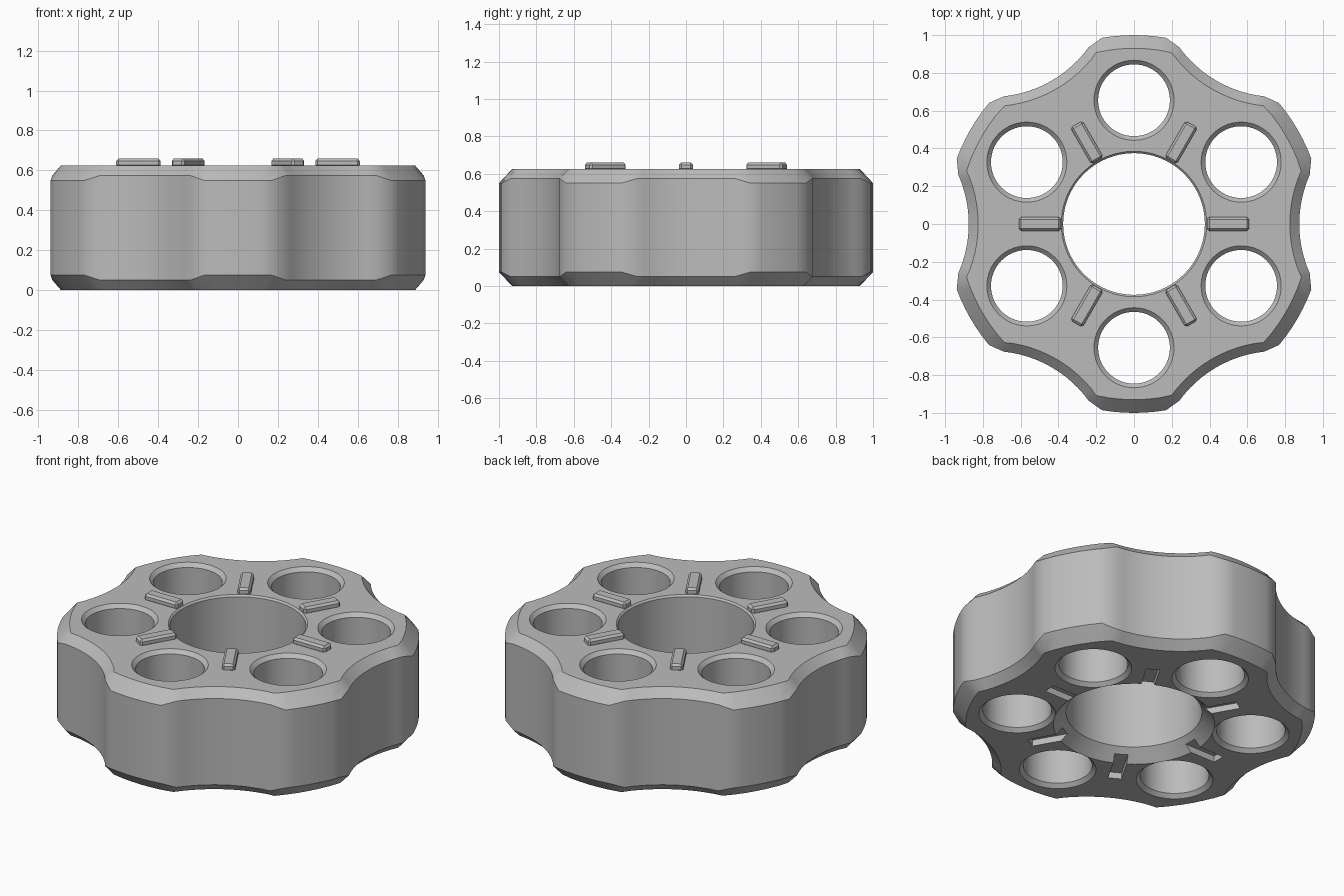
import bpy, bmesh
from math import sin, cos, pi, radians
from mathutils import Matrix

if "Cube" in bpy.data.objects:
    bpy.data.objects.remove(bpy.data.objects["Cube"])

H = 0.625          # body height
SIDES = 6

metal = bpy.data.materials.new("plain_grey")
metal.use_nodes = True
grey = (0.5, 0.5, 0.5, 1)
metal.diffuse_color = grey
metal.node_tree.nodes["Principled BSDF"].inputs["Base Color"].default_value = grey


def make_object(name, bm):
    bmesh.ops.recalc_face_normals(bm, faces=bm.faces[:])
    mesh = bpy.data.meshes.new(name)
    bm.to_mesh(mesh)
    bm.free()
    mesh.materials.append(metal)
    ob = bpy.data.objects.new(name, mesh)
    bpy.context.collection.objects.link(ob)
    return ob


def loft(bm, rings):
    """Skin equal-length rings of points and cap both ends."""
    rows = [[bm.verts.new(p) for p in ring] for ring in rings]
    for a, b in zip(rows, rows[1:]):
        for i in range(len(a)):
            j = (i + 1) % len(a)
            bm.faces.new((a[i], a[j], b[j], b[i]))
    bm.faces.new(rows[0][::-1])
    bm.faces.new(rows[-1])


def outline(lobe_r, lobe_half, scallop_r, lobe_z, scallop_z):
    """Six convex lobes alternating with six concave scallops."""
    pts = []
    for k in range(SIDES):
        turn = Matrix.Rotation(k * pi / 3, 3, 'Z')
        sector = []
        for i in range(13):
            a = 0.418 * (i / 6 - 1)
            sector.append((1.515 - scallop_r * cos(a), scallop_r * sin(a), scallop_z))
        for i in range(7):
            a = radians(30 + lobe_half * (i / 3 - 1))
            sector.append((lobe_r * cos(a), lobe_r * sin(a), lobe_z))
        pts += [turn @ Matrix.Translation(p).translation for p in sector]
    return pts


def drill(name, x, y, r, low, high, n):
    """Through-hole cutter, countersunk by low below and high above."""
    e = 0.05
    profile = [(r + low + e, -e), (r, low), (r, H - high), (r + high + e, H + e)]
    bm = bmesh.new()
    loft(bm, [[(x + q * cos(2 * pi * i / n), y + q * sin(2 * pi * i / n), z)
               for i in range(n)] for q, z in profile])
    return make_object(name, bm)


def bar(name, angle, x0, x1, width, z0, z1):
    bm = bmesh.new()
    bmesh.ops.create_cube(bm, size=1)
    bmesh.ops.scale(bm, vec=(x1 - x0, width, z1 - z0), verts=bm.verts)
    bmesh.ops.translate(bm, vec=((x0 + x1) / 2, 0, (z0 + z1) / 2), verts=bm.verts)
    bmesh.ops.rotate(bm, matrix=Matrix.Rotation(angle, 3, 'Z'), verts=bm.verts)
    return make_object(name, bm)


# Scalloped body with chamfered rims
bm = bmesh.new()
loft(bm, [outline(0.93, 12.43, 0.69, 0, 0),
          outline(1.0, 9.8, 0.64, 0.075, 0.05),
          outline(1.0, 9.8, 0.64, H - 0.075, H - 0.05),
          outline(0.93, 12.43, 0.69, H, H)])
bmesh.ops.remove_doubles(bm, verts=bm.verts[:], dist=0.006)
body = make_object("body", bm)

# Central bore, six chambers and six underside slots
cutters = [drill("bore_cutter", 0, 0, 0.375, 0.07, 0.01, 96)]
for k in range(SIDES):
    a = k * pi / 3
    cutters.append(drill("chamber_cutter", 0.655 * cos(a + pi / 6), 0.655 * sin(a + pi / 6),
                         0.19, 0.022, 0.022, 56))
    cutters.append(bar("slot_cutter", a, 0.34, 0.61, 0.075, -0.05, 0.038))

bpy.context.view_layer.objects.active = body
for cutter in cutters:
    cutter.hide_render = True
    mod = body.modifiers.new("cut", 'BOOLEAN')
    mod.operation = 'DIFFERENCE'
    mod.solver = 'EXACT'
    mod.object = cutter
    bpy.ops.object.modifier_apply(modifier=mod.name)
for cutter in cutters:
    bpy.data.objects.remove(cutter)

bpy.ops.object.select_all(action='DESELECT')
body.select_set(True)
bpy.ops.object.shade_smooth_by_angle(angle=radians(30))

# Raised ribs on the top face, with chamfered upper edges
for k in range(SIDES):
    rib = bar("rib_%d" % (k + 1), k * pi / 3, 0.387, 0.61, 0.074, H - 0.01, 0.66)
    bevel = rib.modifiers.new("chamfer", 'BEVEL')
    bevel.width = 0.012
    bevel.segments = 1
